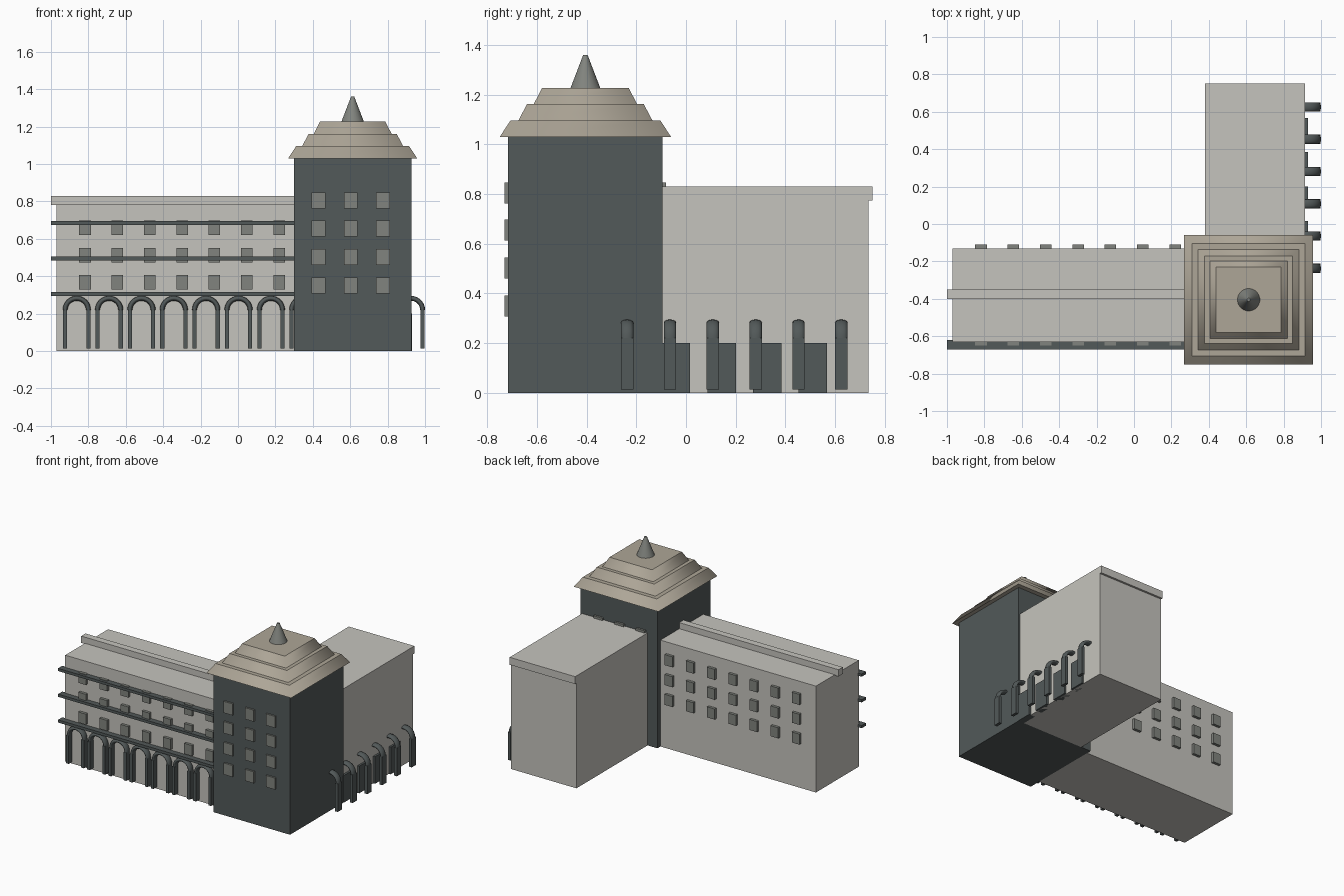
import bpy, bmesh
from math import pi, cos, sin

if "Cube" in bpy.data.objects:
    bpy.data.objects.remove(bpy.data.objects["Cube"])


def material(name, rgb):
    m = bpy.data.materials.new(name)
    m.diffuse_color = (*rgb, 1)
    m.use_nodes = True
    m.node_tree.nodes["Principled BSDF"].inputs["Base Color"].default_value = m.diffuse_color
    return m


STONE = material("pale_stone", (0.56, 0.55, 0.51))
DARK = material("dark_stone", (0.085, 0.10, 0.10))
ROOF = material("roof_tan", (0.42, 0.38, 0.31))
GLASS = material("window_grey", (0.22, 0.23, 0.21))


def finish(name, bm, mat):
    bmesh.ops.recalc_face_normals(bm, faces=bm.faces)
    me = bpy.data.meshes.new(name)
    bm.to_mesh(me)
    bm.free()
    me.materials.append(mat)
    ob = bpy.data.objects.new(name, me)
    bpy.context.collection.objects.link(ob)
    return ob


def add_box(bm, x0, x1, y0, y1, z0, z1):
    vs = bmesh.ops.create_cube(bm, size=1)["verts"]
    for v in vs:
        v.co = ((x0 + x1) / 2 + v.co.x * (x1 - x0),
                (y0 + y1) / 2 + v.co.y * (y1 - y0),
                (z0 + z1) / 2 + v.co.z * (z1 - z0))


def box(name, mat, *bounds):
    bm = bmesh.new()
    add_box(bm, *bounds)
    return finish(name, bm, mat)


def windows(name, xs, zs, w, h, y0, y1):
    bm = bmesh.new()
    for x in xs:
        for z in zs:
            add_box(bm, x - w / 2, x + w / 2, y0, y1, z - h / 2, z + h / 2)
    finish(name, bm, GLASS)


def arch(name, x, y):
    # half ring with an oval section, standing on two square legs
    bm = bmesh.new()
    rad, spring, n, m = 0.062, 0.22, 16, 12
    rings = []
    for i in range(n + 1):
        a = pi * i / n
        ring = []
        for j in range(m):
            b = 2 * pi * j / m
            r = rad + 0.013 * cos(b)
            ring.append(bm.verts.new((x + r * cos(a), y + 0.025 * sin(b), spring + r * sin(a))))
        rings.append(ring)
    for p, q in zip(rings, rings[1:]):
        for j in range(m):
            k = (j + 1) % m
            bm.faces.new((p[j], p[k], q[k], q[j])).smooth = True
    bm.faces.new(rings[0])
    bm.faces.new(rings[-1])
    for s in (-1, 1):
        cx = x + s * rad
        add_box(bm, cx - 0.011, cx + 0.011, y - 0.025, y + 0.025, 0.013, spring)
    finish(name, bm, DARK)


def frustum(name, mat, x, y, z0, z1, r0, r1, sides):
    bm = bmesh.new()
    vs = []
    for r, z in ((r0, z0), (r1, z1)):
        for i in range(sides):
            a = 2 * pi * (i + 0.5) / sides
            vs.append(bm.verts.new((x + r * cos(a), y + r * sin(a), z)))
    for i in range(sides):
        k = (i + 1) % sides
        bm.faces.new((vs[i], vs[k], vs[sides + k], vs[sides + i])).smooth = True
    bm.faces.new(vs[:sides])
    bm.faces.new(vs[sides:])
    return finish(name, bm, mat)


# Left wing with roof ridge and balcony ledges
box("left_wing", STONE, -0.97, 0.35, -0.63, -0.13, 0, 0.785)
box("left_wing_ridge", STONE, -1.0, 0.35, -0.40, -0.35, 0.78, 0.83)
for i in range(3):
    z = 0.305 + 0.19 * i
    box(f"ledge_{i}", DARK, -1.0, 0.35, -0.67, -0.62, z - 0.01, z + 0.01)
left_xs = [-0.818 + 0.173 * i for i in range(7)]
left_zs = [0.367, 0.513, 0.66]
windows("left_wing_front_windows", left_xs, left_zs, 0.062, 0.078, -0.65, -0.62)
windows("left_wing_back_windows", left_xs, left_zs, 0.062, 0.078, -0.14, -0.11)
for i in range(8):
    arch(f"front_arch_{i}", -0.862 + 0.173 * i, -0.645)

# Rear wing with cap, side panels and side arches
box("rear_wing", STONE, 0.38, 0.915, -0.15, 0.735, 0, 0.775)
box("rear_wing_cap", STONE, 0.38, 0.915, -0.15, 0.75, 0.775, 0.83)
for i in range(4):
    y = -0.04 + 0.1835 * i
    box(f"side_panel_{i}", DARK, 0.88, 0.93, y - 0.057, y + 0.057, 0, 0.2)
for i in range(6):
    arch(f"side_arch_{i}", 0.925, -0.237 + 0.1725 * i)

# Corner tower with windows
TX, TY = 0.613, -0.405
box("tower", DARK, 0.30, 0.927, -0.717, -0.095, 0, 1.03)
tower_xs = [0.43, 0.603, 0.775]
tower_zs = [0.35, 0.503, 0.655, 0.805]
windows("tower_front_windows", tower_xs, tower_zs, 0.073, 0.085, -0.73, -0.70)
windows("tower_back_windows", tower_xs, tower_zs, 0.073, 0.085, -0.11, -0.08)

# Stepped roof tiers and spire
for i, (a, b) in enumerate(((0.345, 0.302), (0.27, 0.235), (0.208, 0.174))):
    frustum(f"roof_tier_{i}", ROOF, TX, TY, 1.03 + 0.066 * i, 1.03 + 0.066 * (i + 1),
            a * 2 ** 0.5, b * 2 ** 0.5, 4)
# tier profile seen from the side is steeper above the eaves
frustum("spire", GLASS, TX, TY, 1.228, 1.36, 0.06, 0.009, 24)
